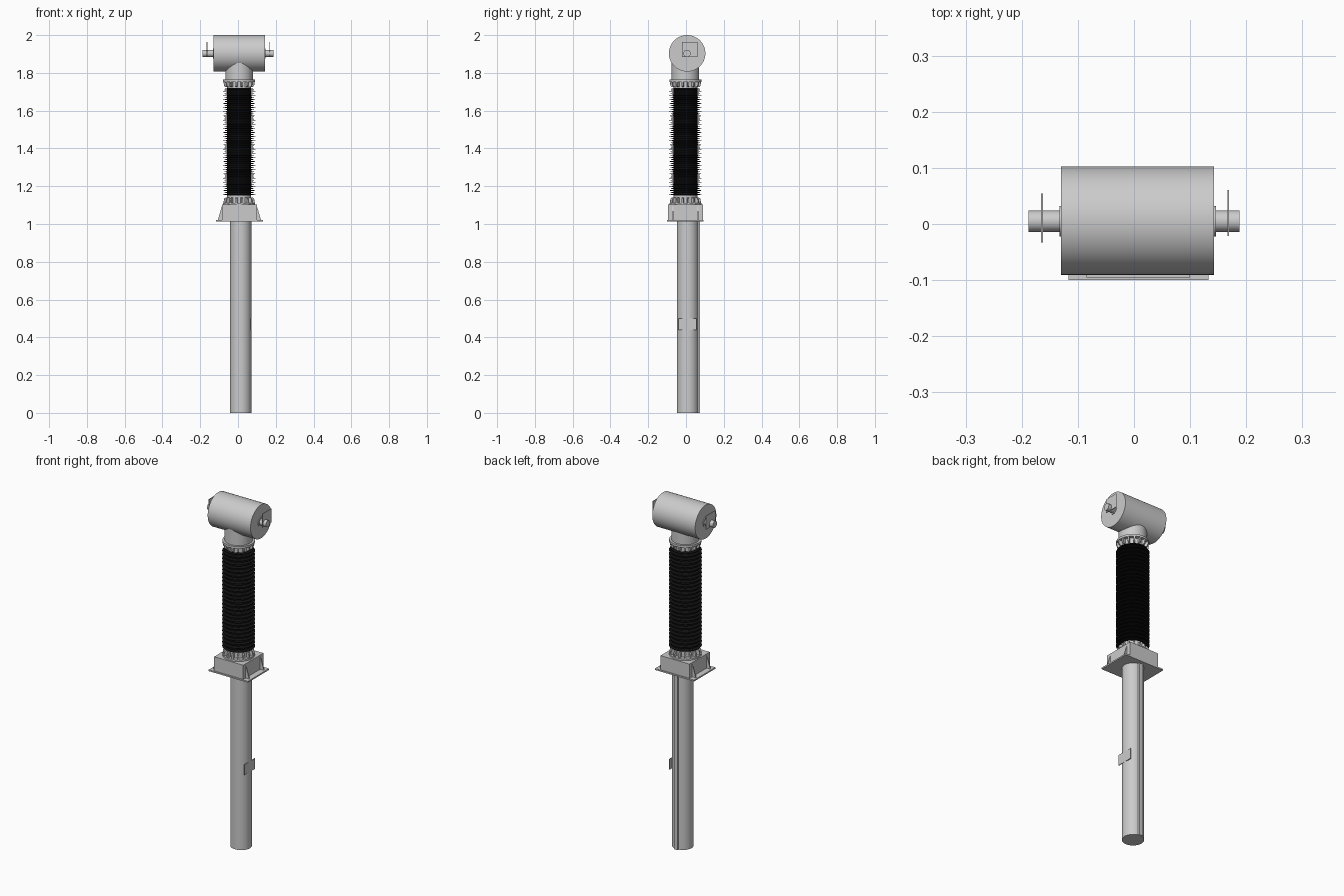
import bpy, bmesh, math
from mathutils import Matrix, Vector

if "Cube" in bpy.data.objects:
    bpy.data.objects.remove(bpy.data.objects["Cube"])

CX, CY = 0.006, -0.003      # axis of insulator stack


def finish(bm, name, smooth=True, mat=None):
    bmesh.ops.recalc_face_normals(bm, faces=bm.faces)
    me = bpy.data.meshes.new(name)
    bm.to_mesh(me)
    bm.free()
    ob = bpy.data.objects.new(name, me)
    bpy.context.collection.objects.link(ob)
    if mat:
        me.materials.append(mat)
    if smooth:
        bpy.context.view_layer.objects.active = ob
        ob.select_set(True)
        bpy.ops.object.shade_smooth_by_angle(angle=math.radians(35))
        ob.select_set(False)
    return ob


def add_box(bm, lo, hi):
    lo, hi = Vector(lo), Vector(hi)
    m = Matrix.Translation((lo + hi) / 2) @ Matrix.Diagonal((*(hi - lo), 1))
    bmesh.ops.create_cube(bm, size=1, matrix=m)


def box(name, lo, hi):
    bm = bmesh.new()
    add_box(bm, lo, hi)
    return finish(bm, name, False)


def lathe(name, profile, cx=CX, cy=CY, n=40, mat=None):
    # profile of (radius, z), capped at both ends
    bm = bmesh.new()
    rings = [[bm.verts.new((cx + r * math.cos(2 * math.pi * i / n),
                            cy + r * math.sin(2 * math.pi * i / n), z))
              for i in range(n)] for r, z in profile]
    for a, b in zip(rings, rings[1:]):
        for i in range(n):
            j = (i + 1) % n
            bm.faces.new((a[i], a[j], b[j], b[i]))
    bm.faces.new(rings[0][::-1])
    bm.faces.new(rings[-1])
    return finish(bm, name, mat=mat)


def x_cylinder(name, x0, x1, r, y, z, n=48):
    bm = bmesh.new()
    m = Matrix.Translation(((x0 + x1) / 2, y, z)) @ Matrix.Rotation(math.pi / 2, 4, 'Y')
    bmesh.ops.create_cone(bm, cap_ends=True, segments=n, radius1=r, radius2=r,
                          depth=x1 - x0, matrix=m)
    return finish(bm, name)


def prism(bm, pts, offset):
    # extrude a flat polygon by the offset vector
    f = bm.faces.new([bm.verts.new(p) for p in pts])
    r = bmesh.ops.extrude_face_region(bm, geom=[f])
    bmesh.ops.translate(bm, vec=offset,
                        verts=[v for v in r['geom'] if isinstance(v, bmesh.types.BMVert)])
    bm.faces.new([bm.verts.new(p) for p in pts]) if not f.is_valid else None


def flange(name, z, s):
    # plate at z, ribs and collar extending in direction s
    lathe(name, [(0.085, z), (0.085, z + s * 0.012), (0.063, z + s * 0.012), (0.063, z + s * 0.056)])
    bm = bmesh.new()
    n = 16
    for k in range(n):
        rot = Matrix.Translation((CX, CY, 0)) @ Matrix.Rotation(2 * math.pi * (k + 0.5) / n, 4, 'Z')
        prof = [(0.06, 0.01), (0.084, 0.01), (0.080, 0.034), (0.072, 0.04), (0.06, 0.04)]
        pts = [rot @ Vector((r, -0.004, z + s * h)) for r, h in prof]
        prism(bm, pts, rot.to_3x3() @ Vector((0, 0.008, 0)))
    finish(bm, name + "_ribs", False)


# support pole, rear cable channel and name plate
lathe("support_pole", [(0.057, 0), (0.057, 1.015)], 0.014, 0.009)
box("cable_channel", (0.002, 0.05, 0), (0.026, 0.073, 1.015))
box("pole_plate", (0.066, -0.04, 0.44), (0.071, 0.055, 0.50))

# base box with mounting plate and side gussets
box("base_plate", (-0.117, -0.10, 1.012), (0.133, 0.093, 1.02))
box("base_box", (-0.085, -0.095, 1.018), (0.10, 0.089, 1.102))
bm = bmesh.new()
for x0, x1 in ((-0.085, -0.108), (0.10, 0.123)):
    for y in (-0.073, 0.059):
        prism(bm, [(x0, y, 1.018), (x1, y, 1.018), (x0, y, 1.095)], (0, 0.006, 0))
finish(bm, "base_gussets", False)

# ribbed flanges
flange("lower_flange", 1.10, 1)
flange("upper_flange", 1.765, -1)

# black insulator with alternating large and small sheds
black = bpy.data.materials.new("black_rubber")
black.diffuse_color = (0.006, 0.006, 0.006, 1)
black.use_nodes = True
black.node_tree.nodes["Principled BSDF"].inputs["Base Color"].default_value = black.diffuse_color
z0, z1, count = 1.15, 1.72, 52
pitch = (z1 - z0) / count
prof = [(0.064, z0)]
for i in range(count):
    r = 0.086 if i % 2 == 0 else 0.078
    z = z0 + i * pitch
    prof += [(0.064, z + pitch * 0.25), (r, z + pitch * 0.4),
             (r, z + pitch * 0.55), (0.064, z + pitch * 0.85)]
prof.append((0.064, z1))
lathe("insulator", prof, n=40, mat=black)

# neck and transformer head
lathe("head_neck", [(0.073, 1.763), (0.073, 1.86)])
x_cylinder("head", -0.13, 0.143, 0.0965, 0.006, 1.9035, 64)

# terminals at both ends
for side, xa, xb in (("left", -0.188, -0.12), ("right", 0.13, 0.188)):
    x_cylinder(side + "_terminal", xa, xb, 0.019, 0.005, 1.903, 32)
x_cylinder("left_collar", -0.133, -0.125, 0.027, 0.005, 1.903, 32)
x_cylinder("right_collar", 0.138, 0.146, 0.027, 0.005, 1.903, 32)
box("left_terminal_plate", (-0.1655, -0.033, 1.885), (-0.1625, 0.054, 1.964))
box("right_terminal_plate", (0.1665, -0.021, 1.885), (0.1695, 0.061, 1.964))
